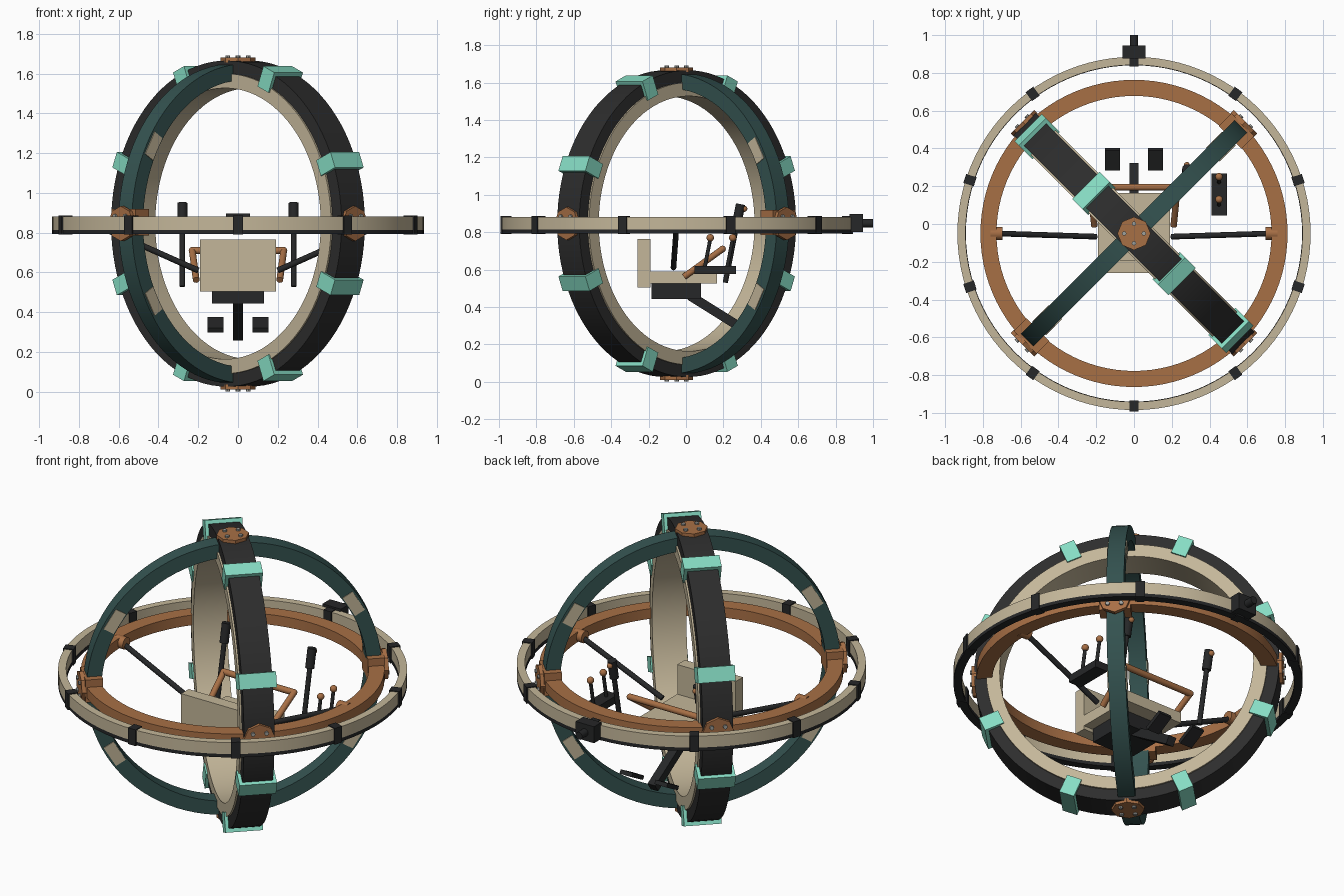
import bpy, bmesh, math
from mathutils import Matrix, Vector

cube = bpy.data.objects.get("Cube")
if cube:
    bpy.data.objects.remove(cube, do_unlink=True)


def material(name, r, g, b):
    m = bpy.data.materials.new(name)
    m.use_nodes = True
    m.diffuse_color = (r, g, b, 1)
    m.node_tree.nodes["Principled BSDF"].inputs["Base Color"].default_value = (r, g, b, 1)
    return m


CHARCOAL = material("charcoal", 0.026, 0.026, 0.026)
BLACK = material("black metal", 0.019, 0.02, 0.021)
GREEN = material("dark green", 0.034, 0.085, 0.08)
MINT = material("mint", 0.24, 0.72, 0.55)
CREAM = material("cream", 0.55, 0.47, 0.32)
BRONZE = material("bronze", 0.39, 0.16, 0.06)
STEEL = material("bolt grey", 0.35, 0.36, 0.34)

T, R = Matrix.Translation, Matrix.Rotation
CENTRE = T((0, -0.05, 0.846))
UPRIGHT = R(math.pi / 2, 4, "X")


def finish(name, bm, mat, matrix):
    bmesh.ops.recalc_face_normals(bm, faces=bm.faces)
    mesh = bpy.data.meshes.new(name)
    bm.to_mesh(mesh)
    bm.free()
    mesh.materials.append(mat)
    ob = bpy.data.objects.new(name, mesh)
    ob.matrix_world = matrix
    bpy.context.collection.objects.link(ob)
    bpy.ops.object.select_all(action="DESELECT")
    ob.select_set(True)
    bpy.context.view_layer.objects.active = ob
    bpy.ops.object.shade_smooth_by_angle(angle=math.radians(35))
    return ob


def ring(name, inner, outer, z0, z1, mat, matrix):
    """Rectangular section spun around local z."""
    bm = bmesh.new()
    vs = [bm.verts.new(p) for p in ((inner, 0, z0), (outer, 0, z0), (outer, 0, z1), (inner, 0, z1))]
    edges = [bm.edges.new((vs[i], vs[i - 1])) for i in range(4)]
    bmesh.ops.spin(bm, geom=vs + edges, cent=(0, 0, 0), axis=(0, 0, 1),
                   angle=math.tau, steps=96, use_merge=True)
    bmesh.ops.remove_doubles(bm, verts=bm.verts, dist=1e-4)
    return finish(name, bm, mat, matrix)


def box(name, lo, hi, mat, matrix=Matrix()):
    bm = bmesh.new()
    lo, hi = Vector(lo), Vector(hi)
    size = hi - lo
    bmesh.ops.create_cube(bm, size=1, matrix=T((lo + hi) / 2) @ Matrix.Diagonal((*size, 1)))
    return finish(name, bm, mat, matrix)


def rod(name, a, b, radius, mat, sides=16, matrix=Matrix()):
    a, b = Vector(a), Vector(b)
    d = b - a
    bm = bmesh.new()
    bmesh.ops.create_cone(bm, cap_ends=True, segments=sides, radius1=radius, radius2=radius, depth=d.length,
                          matrix=T((a + b) / 2) @ d.to_track_quat("Z", "Y").to_matrix().to_4x4())
    return finish(name, bm, mat, matrix)


def ball(name, p, radius, mat):
    bm = bmesh.new()
    bmesh.ops.create_uvsphere(bm, u_segments=16, v_segments=10, radius=radius)
    return finish(name, bm, mat, T(p))


def bolted_plate(name, matrix):
    """Octagonal plate on the outside of a hoop, facing local +x."""
    rod(name, (0.81, 0, 0), (0.835, 0, 0), 0.088, BRONZE, 8, matrix)
    for i in range(4):
        a = math.tau * (i + 0.5) / 4
        y, z = 0.052 * math.cos(a), 0.052 * math.sin(a)
        rod(name + "_bolt", (0.83, y, z), (0.845, y, z), 0.012, STEEL, 8, matrix)


# Outer level ring with its dark lower rim and clamps
ring("outer_ring", 0.892, 0.935, -0.032, 0.036, CREAM, CENTRE)
ring("outer_ring_rim", 0.89, 0.935, -0.052, -0.032, BLACK, CENTRE)
for i in range(10):
    spin = CENTRE @ R(math.pi / 2 + math.tau * i / 10, 4, "Z")
    box("outer_ring_clamp", (0.884, -0.025, -0.055), (0.942, 0.025, 0.041), BLACK, spin)
box("rear_bearing", (-0.06, 0.875, 0.8), (0.06, 0.945, 0.897), BLACK)
rod("rear_axle", (0, 0.85, 0.848), (0, 1.0, 0.848), 0.022, BLACK)

# Middle level ring
ring("middle_ring", 0.728, 0.813, -0.03, 0.03, BRONZE, CENTRE)

# Wide upright hoop with liner and straps
wide = CENTRE @ R(-math.pi / 4, 4, "Z")
ring("wide_hoop", 0.745, 0.82, -0.083, 0.083, CHARCOAL, wide @ UPRIGHT)
ring("wide_hoop_liner", 0.682, 0.755, -0.093, 0.093, CREAM, wide @ UPRIGHT)
for i in range(8):
    turn = wide @ R(math.tau * (i + 0.5) / 8, 4, "Y")
    box("wide_hoop_strap", (0.73, -0.102, -0.042), (0.84, 0.102, 0.042), MINT, turn)
for i in range(4):
    bolted_plate("wide_hoop_plate", wide @ R(math.tau * i / 4, 4, "Y"))

# Narrow upright hoop with inlays and brackets
narrow = CENTRE @ R(math.pi / 4, 4, "Z")
ring("narrow_hoop", 0.722, 0.803, -0.047, 0.047, GREEN, narrow @ UPRIGHT)
for side in (0, math.pi):
    for tilt in (-1, 1):
        turn = narrow @ R(side + tilt * math.radians(31), 4, "Y")
        box("narrow_hoop_inlay", (0.727, -0.052, -0.065), (0.79, 0.052, 0.065), CREAM, turn)
    end = narrow @ R(side, 4, "Z")
    box("narrow_hoop_bracket", (0.72, -0.085, -0.06), (0.815, 0.085, 0.074), BRONZE, end)
    bolted_plate("narrow_hoop_plate", end)

# Seat
box("seat_back", (-0.19, -0.26, 0.505), (0.19, -0.19, 0.765), CREAM)
box("seat_cushion", (-0.19, -0.2, 0.525), (0.19, 0.165, 0.59), CREAM)
box("seat_base", (-0.13, -0.185, 0.443), (0.13, 0.08, 0.53), BLACK)

# Leg bar and foot pedals
bar = T((0, 0.03, 0.455)) @ R(math.radians(-32), 4, "X")
box("leg_bar", (-0.025, -0.01, -0.025), (0.025, 0.33, 0.025), BLACK, bar)
for s in (-1, 1):
    pedal = T((s * 0.114, 0.343, 0.338)) @ R(math.radians(28), 4, "X")
    box("foot_pedal", (-0.04, -0.06, -0.012), (0.04, 0.06, 0.012), BLACK, pedal)

# Lap bar
low = Vector((0.21, -0.01, 0.562))
high = Vector((0.23, 0.195, 0.71))
for s in (-1, 1):
    flip = Vector((s, 1, 1))
    rod("lap_bar_side", low * flip, high * flip, 0.017, BRONZE)
    ball("lap_bar_corner", high * flip, 0.018, BRONZE)
rod("lap_bar_cross", high * Vector((-1, 1, 1)), high, 0.018, BRONZE)

# Seat struts and control levers on both sides
for s in (-1, 1):
    rod("seat_strut", (s * 0.2, -0.067, 0.61), (s * 0.73, -0.05, 0.846), 0.015, BLACK)
    rod("strut_socket", (s * 0.695, -0.05, 0.846), (s * 0.76, -0.05, 0.846), 0.035, BRONZE)
    rod("lever_stem", (s * 0.28, 0.21, 0.53), (s * 0.28, 0.275, 0.86), 0.014, BLACK)
    rod("lever_grip", (s * 0.28, 0.27, 0.84), (s * 0.28, 0.292, 0.95), 0.025, BLACK)
    ball("lever_button", (s * 0.28, 0.312, 0.925), 0.016, BRONZE)

# Side control panel with two knobs
box("control_panel", (0.41, 0.045, 0.577), (0.492, 0.267, 0.62), BLACK)
for y in (0.1, 0.22):
    rod("knob_stem", (0.45, y, 0.61), (0.45, y + 0.03, 0.765), 0.01, BLACK)
    ball("knob", (0.45, y + 0.03, 0.77), 0.02, BRONZE)
